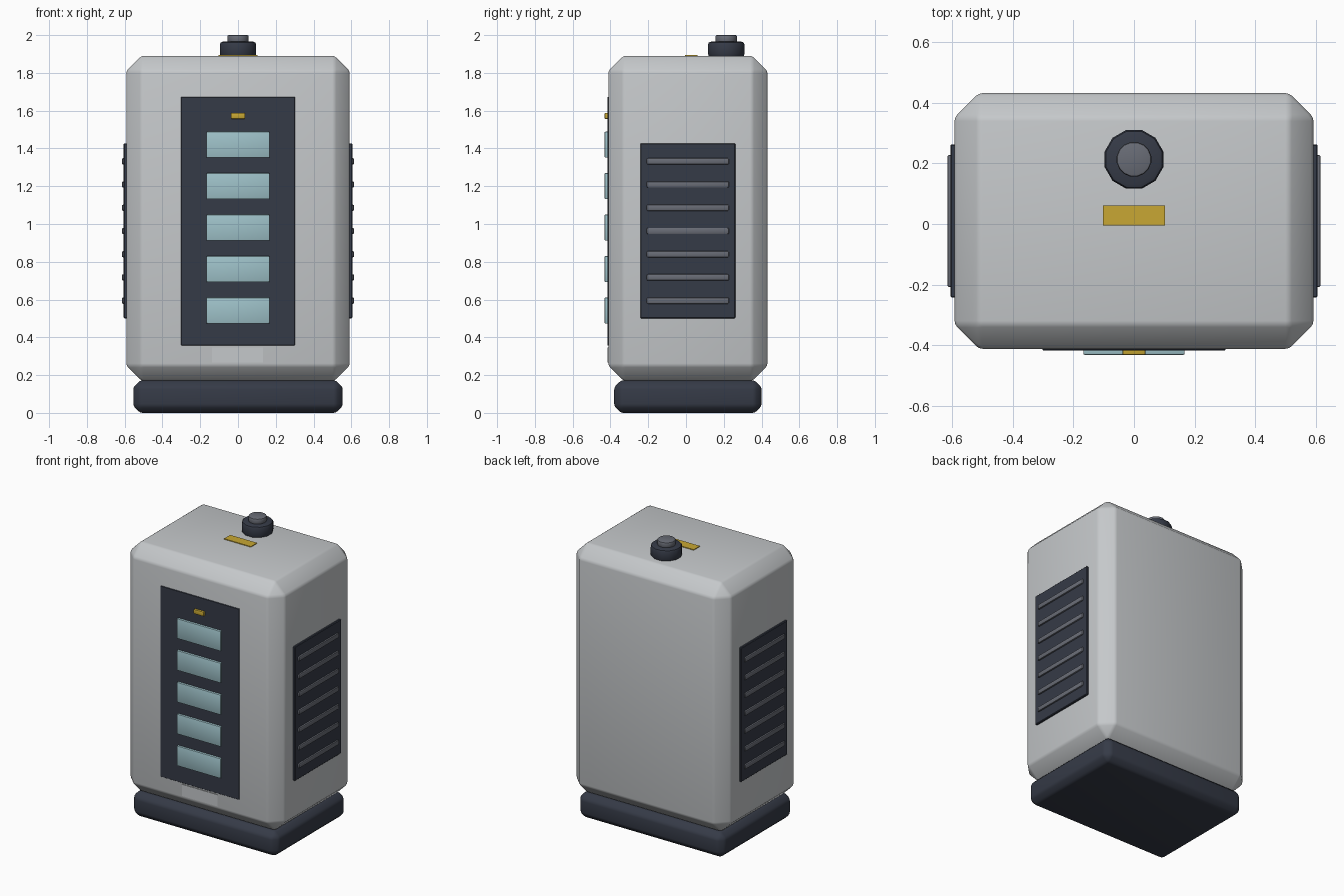
import bpy
import math

cube = bpy.data.objects.get("Cube")
if cube:
    bpy.data.objects.remove(cube, do_unlink=True)


def material(name, rgb):
    mat = bpy.data.materials.new(name)
    mat.use_nodes = True
    colour = (*rgb, 1.0)
    mat.diffuse_color = colour
    mat.node_tree.nodes["Principled BSDF"].inputs["Base Color"].default_value = colour
    return mat


shell = material("pale grey shell", (0.56, 0.58, 0.595))
dark = material("dark slate", (0.036, 0.043, 0.063))
steel = material("mid grey metal", (0.14, 0.15, 0.18))
glass = material("pale teal screen", (0.345, 0.54, 0.585))
gold = material("gold marker", (0.58, 0.39, 0.033))


def finish(obj, name, mat, bevels):
    """Name, colour, bevel (one pass per (width, segments)) and shade a part."""
    obj.name = obj.data.name = name
    obj.data.materials.append(mat)
    for width, segments in bevels:
        mod = obj.modifiers.new("Bevel", 'BEVEL')
        mod.width = width
        mod.segments = segments
        mod.limit_method = 'ANGLE'
        mod.angle_limit = math.radians(32)
    for mod in list(obj.modifiers):
        bpy.ops.object.modifier_apply(modifier=mod.name)
    bpy.ops.object.shade_smooth_by_angle(angle=math.radians(30))
    return obj


def box(name, mat, centre, size, *bevels):
    bpy.ops.mesh.primitive_cube_add(size=1, location=centre)
    obj = bpy.context.object
    obj.scale = size
    bpy.ops.object.transform_apply(location=False, rotation=False, scale=True)
    return finish(obj, name, mat, bevels)


def disc(name, mat, centre, radius, height, sides, *bevels):
    bpy.ops.mesh.primitive_cylinder_add(vertices=sides, radius=radius, depth=height,
                                        location=centre,
                                        rotation=(0, 0, math.pi / sides))
    return finish(bpy.context.object, name, mat, bevels)


MID = 0.01          # depth centre of the cabinet
FRONT = -0.411      # front face of the cabinet

# Cabinet and plinth: wide chamfers with softened edges
box("cabinet", shell, (0, MID, 1.03), (1.182, 0.842, 1.72), (0.08, 1), (0.012, 2))
box("plinth", dark, (0, MID, 0.086), (1.108, 0.78, 0.172), (0.036, 1), (0.012, 2))

# Front panel with five screens, an indicator and a small label plate
box("front_panel", dark, (0, FRONT, 1.015), (0.602, 0.01, 1.316), (0.002, 1))
for i in range(5):
    box(f"screen_{i + 1}", glass, (0, FRONT - 0.005, 0.542 + 0.2195 * i),
        (0.334, 0.03, 0.138), (0.005, 2))
box("indicator", gold, (0, FRONT - 0.005, 1.572), (0.076, 0.03, 0.031), (0.004, 2))
box("label_plate", shell, (-0.002, FRONT, 0.307), (0.27, 0.008, 0.08))

# Side vents with seven slats each
for side, sign in (("left", 1), ("right", -1)):
    box(f"{side}_vent_panel", dark, (sign * 0.592, MID, 0.964), (0.026, 0.504, 0.926),
        (0.004, 1))
    for i in range(7):
        box(f"{side}_vent_slat_{i + 1}", steel, (sign * 0.602, MID, 0.594 + 0.123 * i),
            (0.026, 0.436, 0.034), (0.008, 2))

# Roof knob, its cap, and the marker strip in front of it
disc("knob", dark, (0, 0.213, 1.925), 0.1, 0.08, 12, (0.015, 2))
disc("knob_cap", steel, (0, 0.213, 1.98), 0.058, 0.04, 16, (0.008, 2))
box("roof_strip", gold, (0, 0.028, 1.891), (0.204, 0.067, 0.008))
